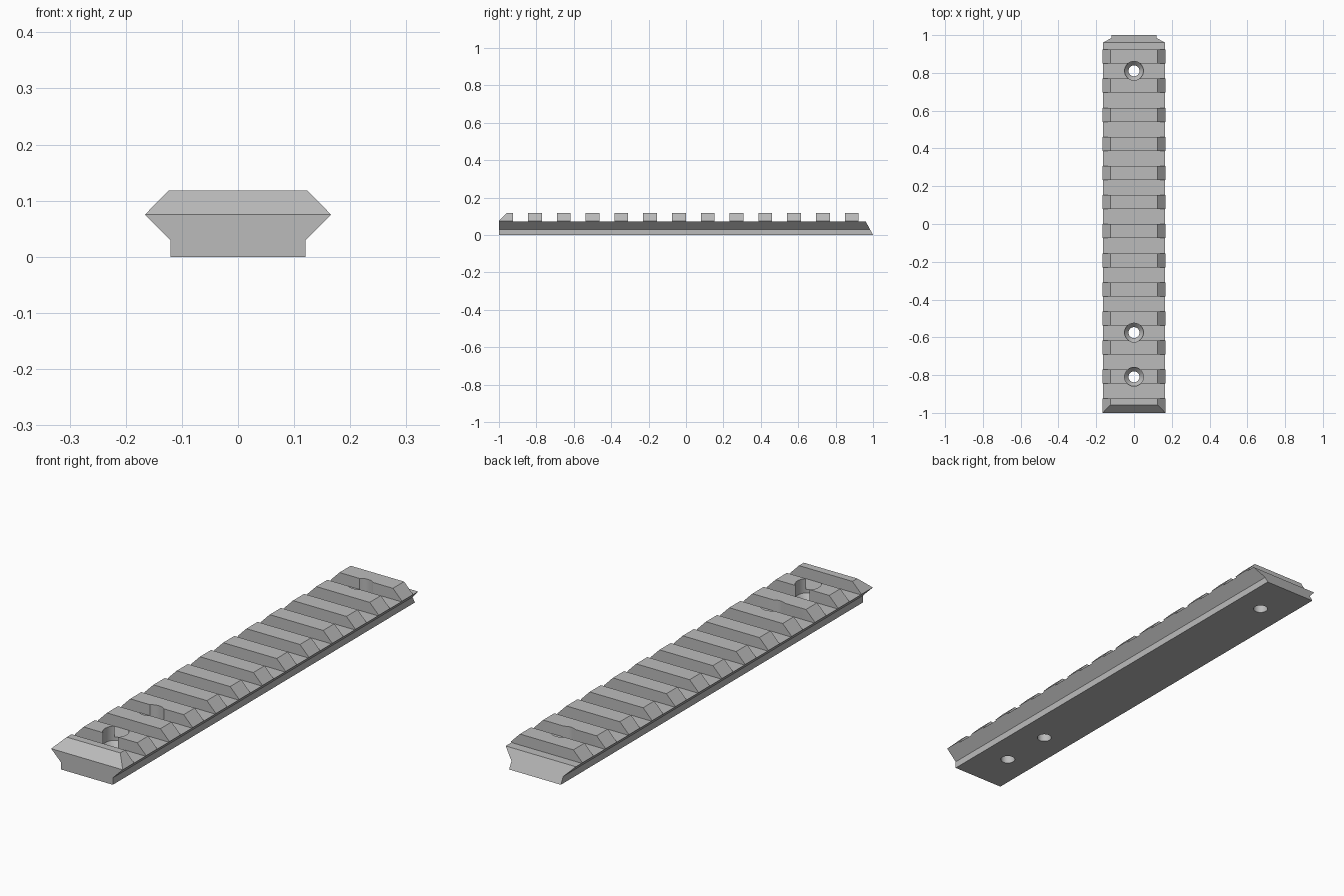
import bpy, bmesh, math
from mathutils import Vector

if "Cube" in bpy.data.objects:
    bpy.data.objects.remove(bpy.data.objects["Cube"], do_unlink=True)

TOP, FLOOR, WIDEST = 0.118, 0.072, 0.075
PITCH, TOOTH, FIRST, COUNT = 0.154, 0.074, -0.845, 12

metal = bpy.data.materials.new("grey metal")
metal.use_nodes = True
metal.diffuse_color = (0.5, 0.5, 0.5, 1)
metal.node_tree.nodes["Principled BSDF"].inputs["Base Color"].default_value = (0.5, 0.5, 0.5, 1)


def to_object(bm, name):
    bmesh.ops.recalc_face_normals(bm, faces=bm.faces)
    mesh = bpy.data.meshes.new(name)
    bm.to_mesh(mesh)
    bm.free()
    mesh.materials.append(metal)
    obj = bpy.data.objects.new(name, mesh)
    bpy.context.collection.objects.link(obj)
    return obj


def prism(name, points, sweep):
    """Extrude a closed outline along a vector."""
    bm = bmesh.new()
    face = bm.faces.new([bm.verts.new(p) for p in points])
    new = bmesh.ops.extrude_face_region(bm, geom=[face])["geom"]
    verts = [v for v in new if isinstance(v, bmesh.types.BMVert)]
    bmesh.ops.translate(bm, verts=verts, vec=Vector(sweep))
    return to_object(bm, name)


def lathe(name, y, profile, steps=32):
    """Revolve a radius/height profile about a vertical axis."""
    bm = bmesh.new()
    rings = [[bm.verts.new((r * math.cos(math.tau * i / steps),
                            y + r * math.sin(math.tau * i / steps), z))
              for i in range(steps)] for r, z in profile]
    for low, high in zip(rings, rings[1:]):
        for i in range(steps):
            j = (i + 1) % steps
            bm.faces.new((low[i], low[j], high[j], high[i]))
    bm.faces.new(rings[0])
    bm.faces.new(rings[-1])
    return to_object(bm, name)


def combine(target, tool, operation):
    mod = target.modifiers.new("cut", "BOOLEAN")
    mod.operation, mod.solver, mod.object = operation, "EXACT", tool
    bpy.context.view_layer.objects.active = target
    bpy.ops.object.modifier_apply(modifier=mod.name)
    bpy.data.objects.remove(tool, do_unlink=True)


# Cross-section of the rail, mirrored and swept along its length
half = [(0.12, -0.0), (0.12, 0.029), (0.166, WIDEST), (0.124, TOP)]
section = half + [(-x, z) for x, z in reversed(half)]
rail = prism("accessory_rail", [(x, -1.1, z) for x, z in section], (0, 2.2, 0))

# Side outline: bevelled ends and a row of teeth
side = [(-1, -0.1), (-1, WIDEST), (-0.957, 0.2 - 0.082), (-0.957, 0.2),
        (FIRST - PITCH + TOOTH, 0.2), (FIRST - PITCH + TOOTH, FLOOR)]
for i in range(COUNT):
    y = FIRST + i * PITCH
    side += [(y, FLOOR), (y, 0.2), (y + TOOTH, 0.2), (y + TOOTH, FLOOR)]
side += [(0.961, FLOOR), (1, 0), (1, -0.1)]
teeth = prism("side_outline", [(-0.3, y, z) for y, z in side], (0.6, 0, 0))
combine(rail, teeth, "INTERSECT")

# Countersunk screw holes
for y in (-0.809, -0.575, 0.811):
    hole = lathe("screw_hole", y, [(0.029, -0.1), (0.029, 0.035), (0.05, 0.058), (0.05, 0.2)])
    combine(rail, hole, "DIFFERENCE")

bpy.ops.object.select_all(action="DESELECT")
rail.select_set(True)
bpy.context.view_layer.objects.active = rail
bpy.ops.object.shade_smooth_by_angle(angle=math.radians(30))
